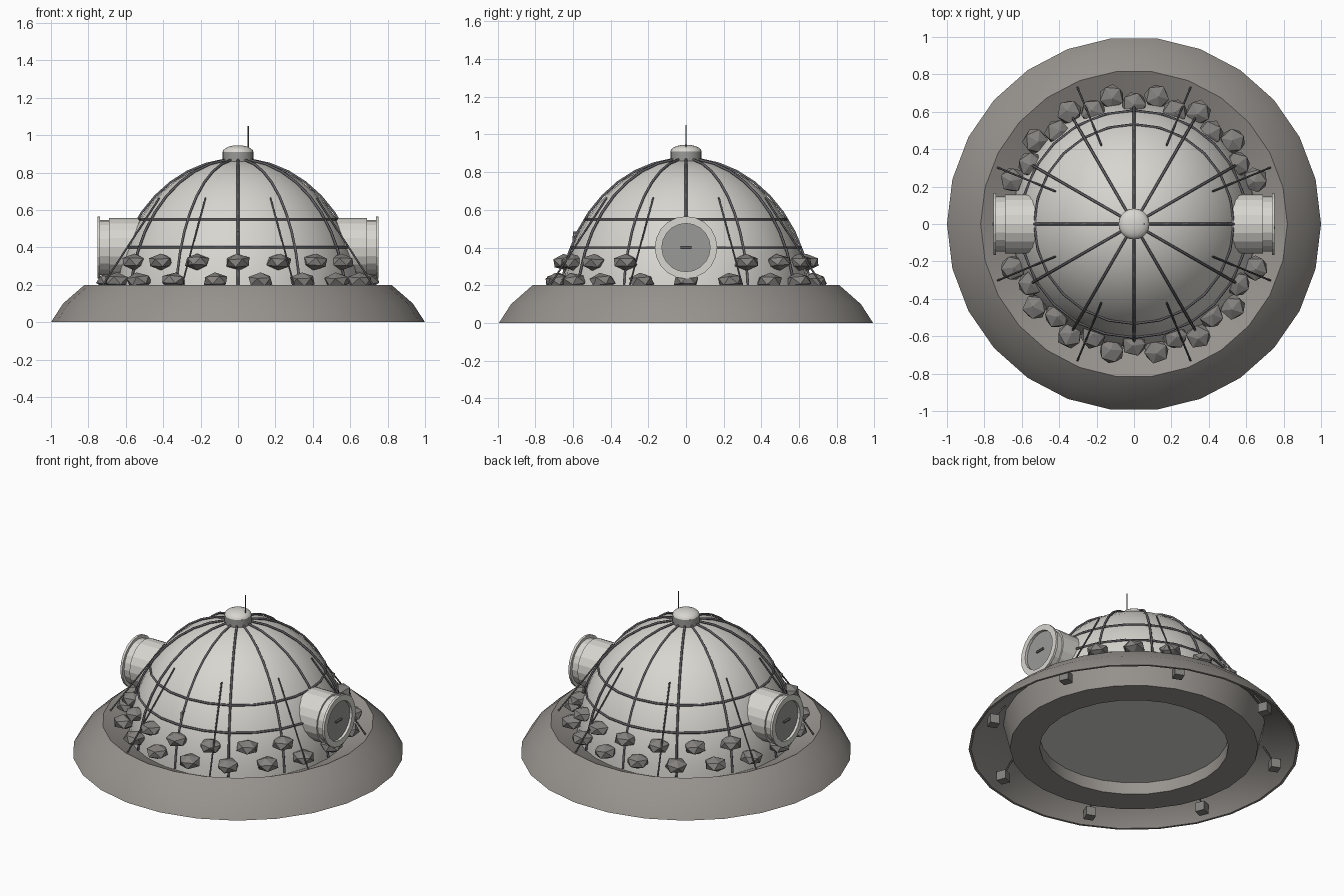
import bpy, bmesh, math, random
from mathutils import Matrix, Vector

random.seed(4)
if "Cube" in bpy.data.objects:
    bpy.data.objects.remove(bpy.data.objects["Cube"], do_unlink=True)


def material(name, r, g, b):
    m = bpy.data.materials.new(name)
    m.use_nodes = True
    m.diffuse_color = (r, g, b, 1)
    m.node_tree.nodes["Principled BSDF"].inputs["Base Color"].default_value = (r, g, b, 1)
    return m


PALE = material("pale shell", 0.68, 0.67, 0.63)
SOIL = material("grey soil", 0.31, 0.29, 0.27)
BAG = material("sandbag grey", 0.23, 0.22, 0.21)
METAL = material("dark metal", 0.12, 0.12, 0.13)
DOOR = material("door grey", 0.32, 0.32, 0.31)


def finish(name, bm, mat, smooth=None):
    mesh = bpy.data.meshes.new(name)
    bmesh.ops.recalc_face_normals(bm, faces=bm.faces)
    bm.to_mesh(mesh)
    bm.free()
    mesh.materials.append(mat)
    obj = bpy.data.objects.new(name, mesh)
    bpy.context.collection.objects.link(obj)
    if smooth:
        select(obj)
        bpy.ops.object.shade_smooth_by_angle(angle=math.radians(smooth))
    return obj


def select(obj):
    bpy.ops.object.select_all(action="DESELECT")
    obj.select_set(True)
    bpy.context.view_layer.objects.active = obj


def lathe(name, profile, sides, mat, smooth=35, matrix=None, closed=False):
    """Spin (radius, height) points around z."""
    bm = bmesh.new()
    pts = profile + profile[:1] if closed else profile
    verts = [bm.verts.new((r, 0, z)) for r, z in pts]
    edges = [bm.edges.new(pair) for pair in zip(verts, verts[1:])]
    bmesh.ops.spin(bm, geom=verts + edges, cent=(0, 0, 0), axis=(0, 0, 1),
                   angle=math.tau, steps=sides, use_duplicate=False)
    bmesh.ops.remove_doubles(bm, verts=bm.verts, dist=0.0005)
    if matrix:
        bm.transform(matrix)
    return finish(name, bm, mat, smooth)


def tubes(name, paths, radius, mat, cyclic=False):
    """Round bars along lists of points."""
    data = bpy.data.curves.new(name, "CURVE")
    data.dimensions = "3D"
    data.bevel_depth = radius
    data.bevel_resolution = 1
    data.use_fill_caps = True
    for path in paths:
        spline = data.splines.new("POLY")
        spline.points.add(len(path) - 1)
        spline.use_cyclic_u = cyclic
        for point, co in zip(spline.points, path):
            point.co = (*co, 1)
    obj = bpy.data.objects.new(name, data)
    bpy.context.collection.objects.link(obj)
    data.materials.append(mat)
    select(obj)
    bpy.ops.object.convert(target="MESH")
    return obj


def polar(r, degrees, z):
    a = math.radians(degrees)
    return Vector((r * math.cos(a), r * math.sin(a), z))


# Dome outline
BASE, WIDE, TALL = 0.08, 0.66, 0.785


def dome_point(t, grow=0.0):
    return (WIDE + grow) * math.cos(t), BASE + (TALL + grow) * math.sin(t)


def dome_radius(z):
    return WIDE * math.sqrt(1 - ((z - BASE) / TALL) ** 2)


# Soil berm with a sunken inner slope and a foundation ring below
lathe("berm", [(1, 0), (0.935, 0.1), (0.82, 0.2), (0.57, 0.08), (0.57, 0),
               (0.75, 0), (0.79, 0.165), (0.92, 0.09), (0.985, 0)],
      26, SOIL, 32, closed=True)

# Dome shell with its floor
shell = [(0, BASE)] + [dome_point(math.pi / 2 * i / 12) for i in range(13)]
lathe("dome_shell", shell, 32, PALE)

# Frame: twelve ribs and two hoops
ribs = []
for k in range(12):
    arc = [dome_point(math.radians(4 + 80 * i / 9), 0.008) for i in range(10)]
    ribs.append([polar(r, 30 * k, z) for r, z in arc])
tubes("dome_ribs", ribs, 0.007, METAL)
hoops = [[polar(dome_radius(z) + 0.004, 15 * k, z) for k in range(24)] for z in (0.4, 0.55)]
tubes("dome_hoops", hoops, 0.007, METAL, cyclic=True)

# Vent cap and antenna
lathe("vent_collar", [(0, 0.84), (0.083, 0.84), (0.083, 0.91), (0, 0.91)], 20, DOOR)
cap = [(0.083 * math.cos(t), 0.908 + 0.038 * math.sin(t))
       for t in [math.pi / 2 * i / 5 for i in range(6)]]
lathe("vent_cap", cap, 20, PALE, 50)
tubes("antenna", [[(0.055, 0, 0.9), (0.055, 0, 1.05)]], 0.004, METAL)

# Side airlocks
for side, turn in (("left", 90), ("right", -90)):
    place = Matrix.Translation((0, 0, 0.4)) @ Matrix.Rotation(math.radians(turn), 4, "Y")
    lathe(side + "_airlock", [(0, 0.48), (0.158, 0.48), (0.158, 0.69), (0.147, 0.69),
                              (0.147, 0.737), (0.166, 0.737), (0.166, 0.752),
                              (0.128, 0.752), (0.128, 0.725)], 20, PALE, 15, place)
    lathe(side + "_airlock_door", [(0.128, 0.725), (0.128, 0.735), (0, 0.735)],
          20, DOOR, 30, place)
    x = 0.742 if side == "left" else -0.742
    tubes(side + "_door_handle", [[(x, -0.03, 0.4), (x, 0.03, 0.4)]], 0.007, METAL)

# Two staggered rows of sandbags, leaving the doors clear
bm = bmesh.new()
for radius, height, start in ((0.69, 0.222, 0), (0.64, 0.322, 10)):
    for k in range(18):
        angle = start + 20 * k
        if start and abs(math.cos(math.radians(angle))) > 0.95:
            continue
        spot = Matrix.Translation(polar(radius, angle, height))
        size = Matrix.Diagonal((0.072, 0.072, 0.045, 1))
        spin = Matrix.Rotation(random.uniform(0, math.tau), 4, "Z")
        tilt = Matrix.Rotation(random.uniform(-0.3, 0.3), 4, "X")
        bmesh.ops.create_icosphere(bm, subdivisions=1, radius=1,
                                   matrix=spot @ spin @ size @ tilt)
finish("sandbags", bm, BAG)

# Guy lines running to buried anchor blocks
angles = [22.5 + 45 * k for k in range(8)]
tubes("guy_lines", [[polar(0.455, a, 0.665), polar(0.9, a, 0.03)] for a in angles],
      0.005, METAL)
bm = bmesh.new()
for a in angles:
    bmesh.ops.create_cube(bm, size=0.06, matrix=Matrix.Translation(polar(0.89, a, 0.03))
                          @ Matrix.Rotation(math.radians(a), 4, "Z"))
finish("anchor_blocks", bm, BAG)

# Small feed pipe on the front
tubes("front_pipe", [[(0, -0.55, 0.48), (0, -0.595, 0.48), (0, -0.605, 0.34)]],
      0.007, METAL)
